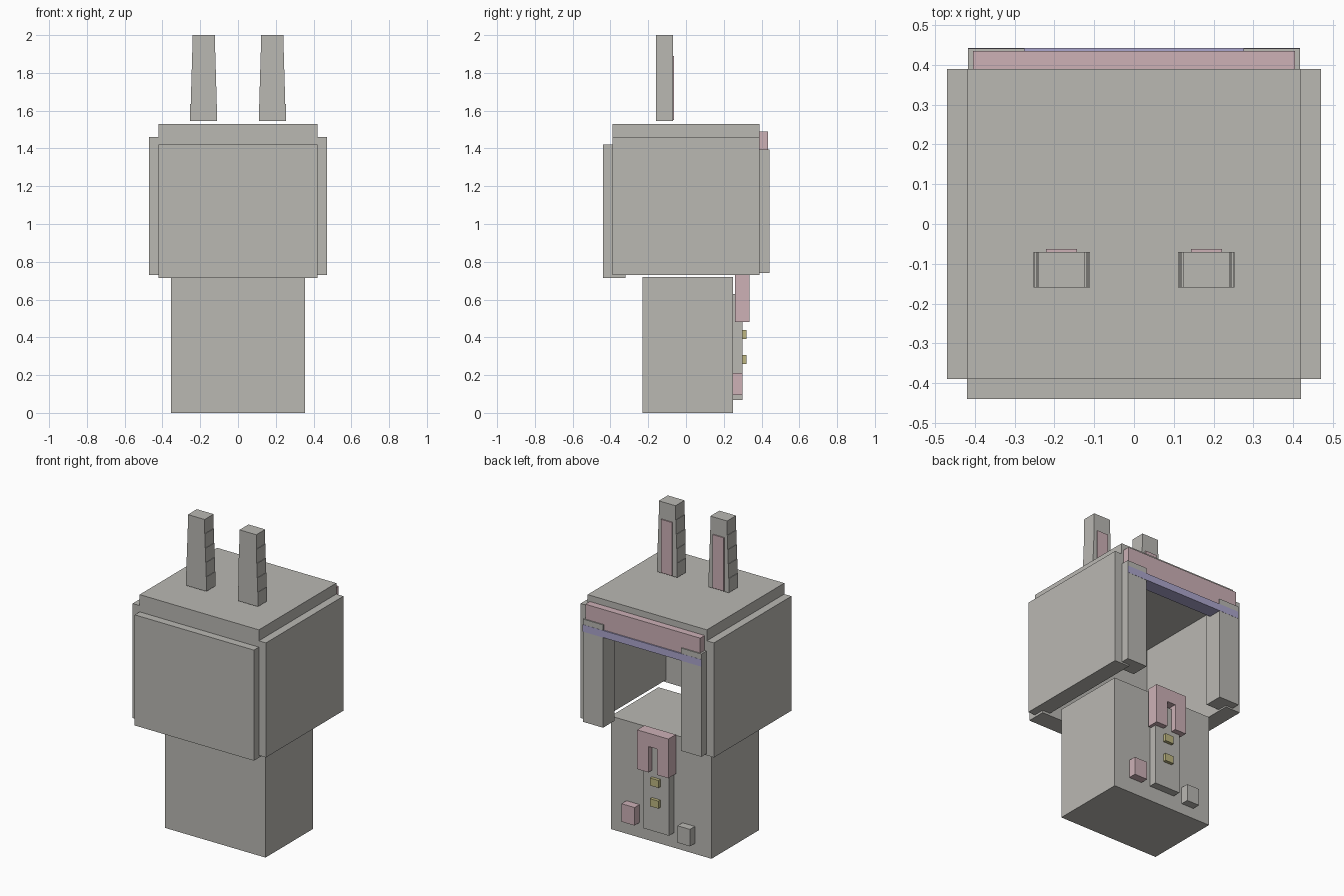
import bpy
import bmesh
from mathutils import Vector

cube = bpy.data.objects.get("Cube")
if cube:
    bpy.data.objects.remove(cube, do_unlink=True)


def material(name, rgb):
    m = bpy.data.materials.new(name)
    m.use_nodes = True
    color = (*rgb, 1.0)
    m.diffuse_color = color
    m.node_tree.nodes["Principled BSDF"].inputs["Base Color"].default_value = color
    return m


GRAY = material("warm_gray", (0.49, 0.48, 0.45))
PINK = material("dusty_pink", (0.61, 0.44, 0.47))
PURPLE = material("soft_purple", (0.41, 0.38, 0.61))
YELLOW = material("olive_yellow", (0.51, 0.47, 0.22))


def boxes(name, spans, mat):
    """One object made of boxes, each given as x, y and z ranges."""
    bm = bmesh.new()
    for span in spans:
        lo, hi = (Vector(c) for c in zip(*span))
        verts = bmesh.ops.create_cube(bm, size=1)["verts"]
        bmesh.ops.scale(bm, vec=hi - lo, verts=verts)
        bmesh.ops.translate(bm, vec=(lo + hi) / 2, verts=verts)
    mesh = bpy.data.meshes.new(name)
    bm.to_mesh(mesh)
    bm.free()
    mesh.materials.append(mat)
    obj = bpy.data.objects.new(name, mesh)
    bpy.context.collection.objects.link(obj)
    return obj


def box(name, x, y, z, mat):
    return boxes(name, [(x, y, z)], mat)


# Body
box("body", (-0.355, 0.355), (-0.23, 0.25), (0, 0.72), GRAY)

# Hollow hood, open below and on the +y side
box("hood_top", (-0.42, 0.42), (-0.39, 0.39), (1.42, 1.53), GRAY)
box("hood_panel", (-0.42, 0.42), (-0.44, -0.32), (0.715, 1.42), GRAY)
for side, s in (("left", 1), ("right", -1)):
    wall = sorted((0.365 * s, 0.47 * s))
    post = sorted((0.275 * s, 0.418 * s))
    box(side + "_hood_wall", wall, (-0.39, 0.39), (0.73, 1.46), GRAY)
    box(side + "_hood_post", post, (0.325, 0.442), (0.74, 1.395), GRAY)

# Brow band and trim over the opening
box("brow_band", (-0.405, 0.405), (0.35, 0.435), (1.36, 1.49), PINK)
box("brow_trim", (-0.418, 0.418), (0.355, 0.443), (1.315, 1.36), PURPLE)

# Ears stacked from narrowing blocks
STEPS, EAR_LOW, EAR_HIGH = 5, 1.545, 2.0
height = (EAR_HIGH - EAR_LOW) / STEPS
for side, s in (("left", 1), ("right", -1)):
    center = 0.182 * s
    blocks = []
    for i in range(STEPS):
        half = 0.071 - 0.003 * i
        low = EAR_LOW + i * height
        blocks.append(((center - half, center + half), (-0.16, -0.07), (low, low + height)))
    boxes(side + "_ear", blocks, GRAY)
    box(side + "_ear_lining", (center - 0.039, center + 0.039),
        (-0.07, -0.063), (1.55, 1.89), PINK)

# Shirt panel, bow and buttons
box("shirt_panel", (-0.09, 0.09), (0.25, 0.3), (0.095, 0.63), GRAY)
boxes("bow", [
    ((-0.11, 0.11), (0.26, 0.335), (0.645, 0.73)),
    ((-0.11, -0.03), (0.26, 0.335), (0.48, 0.645)),
    ((0.03, 0.11), (0.26, 0.335), (0.48, 0.645)),
], PINK)
for name, z in (("upper_button", 0.415), ("lower_button", 0.283)):
    box(name, (-0.03, 0.03), (0.3, 0.32), (z - 0.024, z + 0.024), YELLOW)

# Pockets
box("left_pocket", (0.153, 0.245), (0.25, 0.3), (0.095, 0.21), PINK)
box("right_pocket", (-0.238, -0.15), (0.25, 0.3), (0.067, 0.175), GRAY)
